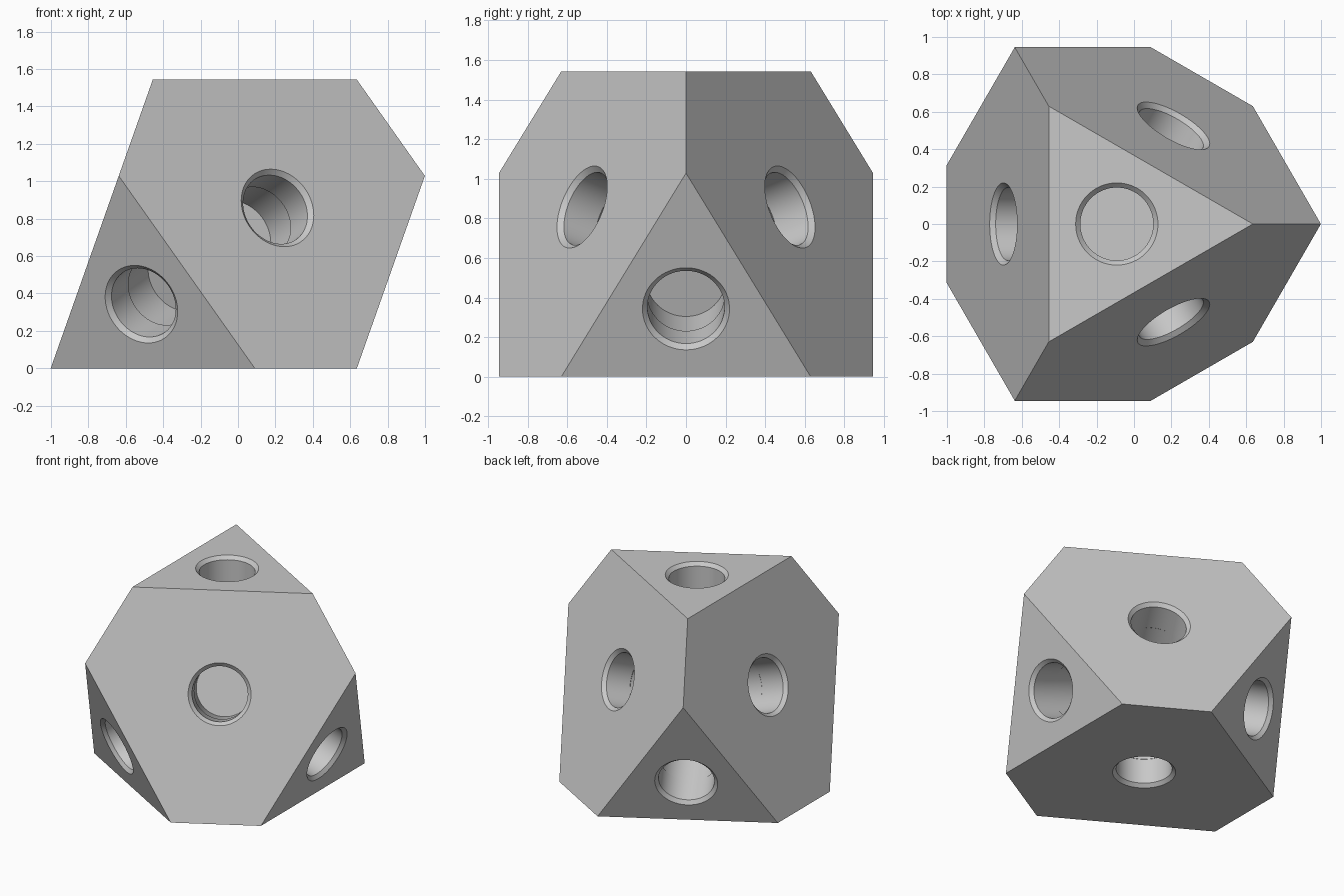
import bpy, bmesh, math
from mathutils import Vector, Matrix

cube = bpy.data.objects.get("Cube")
if cube:
    bpy.data.objects.remove(cube, do_unlink=True)

EDGE = 3.15                                 # full tetrahedron before its corners are cut
CUT = 0.4                                   # fraction of each edge removed at a corner
IN_RADIUS = EDGE / math.sqrt(24)
OUT_RADIUS = 3 * IN_RADIUS
TRI_DIST = OUT_RADIUS - CUT * (OUT_RADIUS + IN_RADIUS)
CENTRE = Vector((-0.092, 0, IN_RADIUS))

gray = bpy.data.materials.new("light_gray")
gray.use_nodes = True
gray.diffuse_color = (0.58, 0.58, 0.58, 1)
gray.node_tree.nodes["Principled BSDF"].inputs["Base Color"].default_value = gray.diffuse_color


def add_object(name, bm):
    bmesh.ops.recalc_face_normals(bm, faces=bm.faces[:])
    mesh = bpy.data.meshes.new(name)
    bm.to_mesh(mesh)
    bm.free()
    mesh.materials.append(gray)
    obj = bpy.data.objects.new(name, mesh)
    bpy.context.collection.objects.link(obj)
    return obj


# Corner directions: one up, three spread around below
corners = [Vector((0, 0, 1))]
for i in range(3):
    a = i * math.tau / 3
    corners.append(Vector((math.cos(a) * math.sqrt(8) / 3, math.sin(a) * math.sqrt(8) / 3, -1 / 3)))

# Solid body: tetrahedron with cut corners
bm = bmesh.new()
for p in corners:
    for q in corners:
        if p is not q:
            bm.verts.new(CENTRE + OUT_RADIUS * p.lerp(q, CUT))
bmesh.ops.convex_hull(bm, input=bm.verts[:])
bmesh.ops.dissolve_limit(bm, angle_limit=math.radians(2), verts=bm.verts[:], edges=bm.edges[:])
body = add_object("block_body", bm)

# Socket shape: chamfered mouth, bore, slight undercut, flat floor (radius, depth)
PROFILE = [(0, -0.02), (0.24, -0.02), (0.195, 0.025), (0.195, 0.216),
           (0.2, 0.221), (0.2, 0.45), (0, 0.45)]


def add_socket(bm, direction, distance):
    part = bmesh.new()
    pts = [part.verts.new((r, 0, -d)) for r, d in PROFILE]
    edges = [part.edges.new(pair) for pair in zip(pts, pts[1:])]
    bmesh.ops.spin(part, geom=pts + edges, axis=(0, 0, 1), cent=(0, 0, 0),
                   angle=math.tau, steps=64)
    bmesh.ops.remove_doubles(part, verts=part.verts[:], dist=0.0001)
    turn = direction.to_track_quat("Z", "Y").to_matrix().to_4x4()
    part.transform(Matrix.Translation(CENTRE + direction * distance) @ turn)
    temp = bpy.data.meshes.new("socket_temp")
    part.to_mesh(temp)
    part.free()
    bm.from_mesh(temp)
    bpy.data.meshes.remove(temp)


# One socket in the middle of every triangle and every hexagon
bm = bmesh.new()
for c in corners:
    add_socket(bm, c, TRI_DIST)
    add_socket(bm, -c, IN_RADIUS)
cutter = add_object("socket_cutter", bm)
cutter.hide_render = True

cut = body.modifiers.new("sockets", "BOOLEAN")
cut.operation = "DIFFERENCE"
cut.solver = "EXACT"
cut.object = cutter
bpy.ops.object.select_all(action="DESELECT")
bpy.context.view_layer.objects.active = body
body.select_set(True)
bpy.ops.object.modifier_apply(modifier=cut.name)
bpy.data.objects.remove(cutter, do_unlink=True)
bpy.ops.object.shade_smooth_by_angle(angle=math.radians(30))
